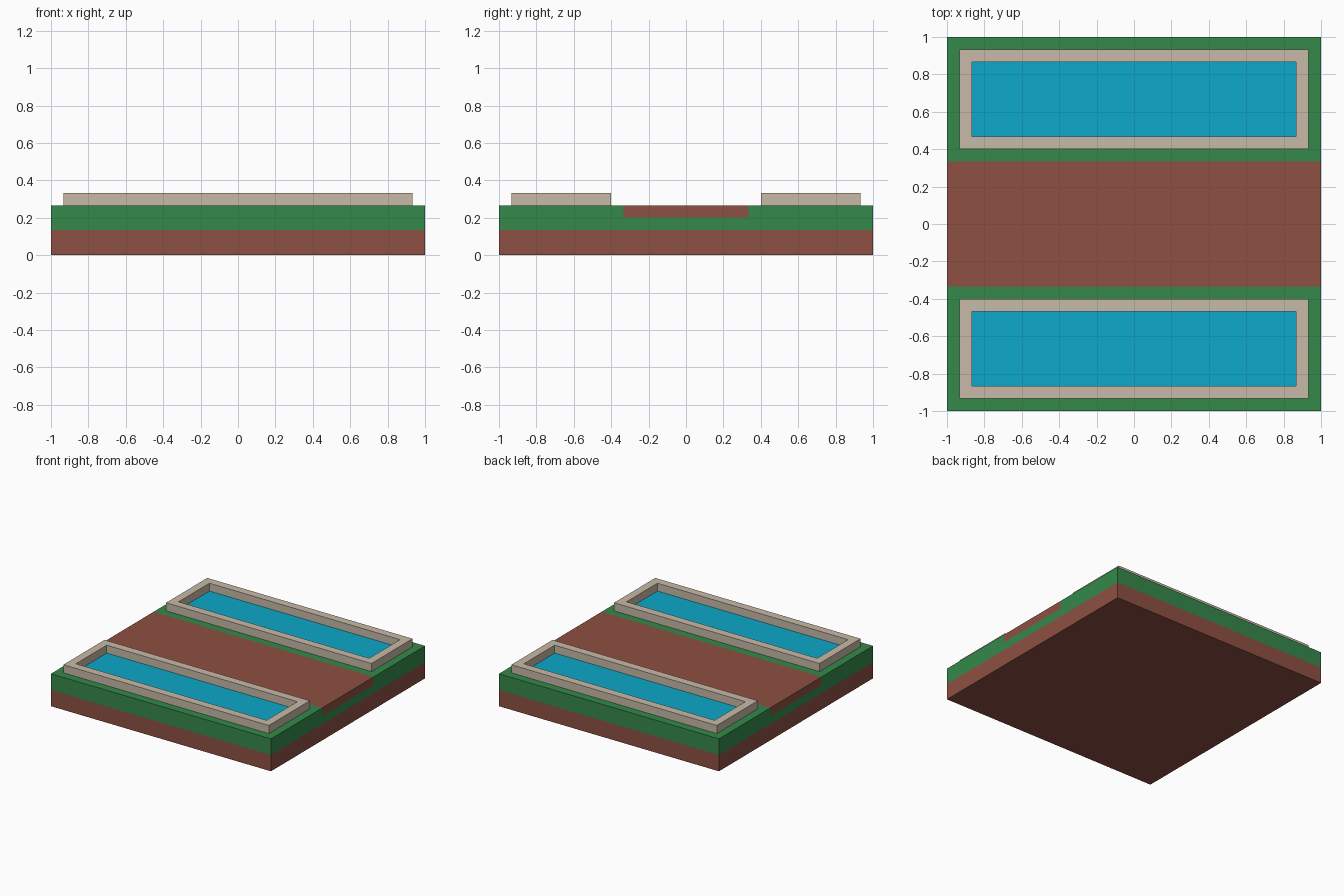
import bpy
import bmesh

if "Cube" in bpy.data.objects:
    bpy.data.objects.remove(bpy.data.objects["Cube"])

U = 1 / 15  # the model sits on a 30-unit grid


def material(name, rgb):
    m = bpy.data.materials.new(name)
    m.diffuse_color = (*rgb, 1)
    m.use_nodes = True
    m.node_tree.nodes["Principled BSDF"].inputs["Base Color"].default_value = m.diffuse_color
    return m


GRASS = material("grass_green", (0.035, 0.25, 0.069))
SOIL = material("soil_brown", (0.27, 0.08, 0.054))
STONE = material("pale_stone", (0.578, 0.491, 0.392))
WATER = material("water_blue", (0.004, 0.39, 0.585))


def finish(name, bm, mat):
    bmesh.ops.recalc_face_normals(bm, faces=bm.faces)
    me = bpy.data.meshes.new(name)
    bm.to_mesh(me)
    bm.free()
    me.materials.append(mat)
    ob = bpy.data.objects.new(name, me)
    bpy.context.collection.objects.link(ob)
    return ob


def extrude_x(name, profile, half, mat):
    """Extrude a (y, z) profile along x from -half to half."""
    bm = bmesh.new()
    face = bm.faces.new([bm.verts.new((-half * U, y * U, z * U)) for y, z in profile])
    new = bmesh.ops.extrude_face_region(bm, geom=[face])["geom"]
    bmesh.ops.translate(bm, vec=(2 * half * U, 0, 0),
                        verts=[v for v in new if isinstance(v, bmesh.types.BMVert)])
    return finish(name, bm, mat)


def box(name, half, y0, y1, z0, z1, mat):
    return extrude_x(name, [(y0, z0), (y1, z0), (y1, z1), (y0, z1)], half, mat)


def frame(name, half, y0, y1, z0, z1, w, mat):
    """Rectangular ring of wall width w."""
    bm = bmesh.new()

    def ring(i, z):
        return [bm.verts.new((x * U, y * U, z * U)) for x, y in (
            (-half + i, y0 + i), (half - i, y0 + i), (half - i, y1 - i), (-half + i, y1 - i))]

    loops = [ring(0, z0), ring(0, z1), ring(w, z1), ring(w, z0)]
    for a, b in zip(loops, loops[1:] + loops[:1]):
        for k in range(4):
            n = (k + 1) % 4
            bm.faces.new((a[k], a[n], b[n], b[k]))
    return finish(name, bm, mat)


# Soil slab
box("soil_base", 15, -15, 15, 0, 2, SOIL)
# Grass layer with a trench for the path
extrude_x("grass_layer", [(-15, 2), (15, 2), (15, 4), (5, 4), (5, 3),
                          (-5, 3), (-5, 4), (-15, 4)], 15, GRASS)
# Dirt path filling the trench
box("dirt_path", 15, -5, 5, 3, 4, SOIL)
# Two pools: stone kerb and water sheet
for side, y0, y1 in (("front", -14, -6), ("back", 6, 14)):
    frame(side + "_pool_kerb", 14, y0, y1, 4, 5, 1, STONE)
    box(side + "_pool_water", 13, y0 + 1, y1 - 1, 3.95, 4.03, WATER)
